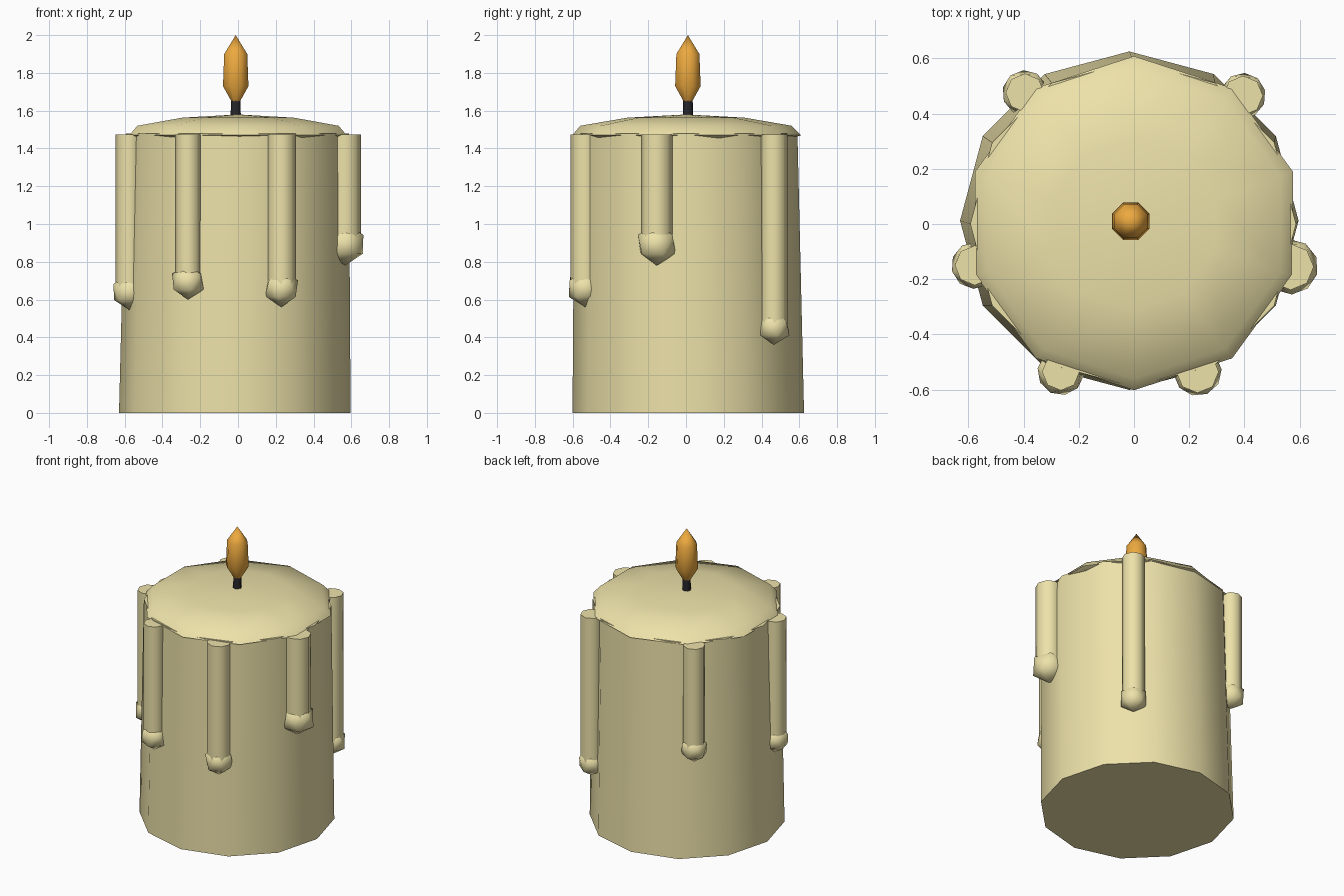
import bpy, math

if "Cube" in bpy.data.objects:
    bpy.data.objects.remove(bpy.data.objects["Cube"])


def material(name, rgb):
    m = bpy.data.materials.new(name)
    m.diffuse_color = (*rgb, 1)
    m.use_nodes = True
    m.node_tree.nodes["Principled BSDF"].inputs["Base Color"].default_value = m.diffuse_color
    return m


WAX = material("wax", (0.85, 0.76, 0.40))
FLAME = material("flame", (0.85, 0.40, 0.05))
WICK = material("wick", (0.02, 0.02, 0.025))


def lathe(name, profile, sides, mat, start=-90, angle=50):
    """Stack rings given as (radius, z, centre x, centre y); close both ends."""
    verts, faces, rings = [], [], []
    for r, z, cx, cy in profile:
        n = 1 if r == 0 else sides
        rings.append(list(range(len(verts), len(verts) + n)))
        for i in range(n):
            a = math.radians(start) + math.tau * i / sides
            verts.append((cx + r * math.cos(a), cy + r * math.sin(a), z))
    for lo, hi in zip(rings, rings[1:]):
        for i in range(sides):
            j = (i + 1) % sides
            if len(hi) == 1:
                faces.append((lo[i], lo[j], hi[0]))
            elif len(lo) == 1:
                faces.append((lo[0], hi[j], hi[i]))
            else:
                faces.append((lo[i], lo[j], hi[j], hi[i]))
    if len(rings[0]) > 1:
        faces.append(rings[0][::-1])
    if len(rings[-1]) > 1:
        faces.append(rings[-1])
    me = bpy.data.meshes.new(name)
    me.from_pydata(verts, [], faces)
    ob = bpy.data.objects.new(name, me)
    bpy.context.collection.objects.link(ob)
    finish(ob, mat, angle)
    return ob


def finish(ob, mat, angle):
    ob.data.materials.append(mat)
    bpy.ops.object.select_all(action='DESELECT')
    ob.select_set(True)
    bpy.context.view_layer.objects.active = ob
    bpy.ops.object.shade_smooth_by_angle(angle=math.radians(angle))


# Slightly leaning wax body
lathe("candle_body", [(0.613, 0.0, -0.017, 0.012),
                      (0.59, 1.48, -0.003, 0.0)], 12, WAX)

# Domed melted top
lathe("melted_top", [(0.57, 1.455, 0, 0), (0.605, 1.47, 0, 0.003),
                     (0.56, 1.52, 0, 0), (0.31, 1.563, 0, 0),
                     (0, 1.58, 0, 0)], 10, WAX)

# Wick and flame
CX, CY = -0.012, 0.01
lathe("wick", [(0.027, 1.56, CX, CY), (0.025, 1.69, CX, CY)], 8, WICK)
lathe("flame", [(0.022, 1.645, CX, CY), (0.073, 1.73, CX, CY),
                (0.066, 1.90, CX, CY), (0, 2.0, CX, CY)], 8, FLAME,
      start=-67.5)

# Wax drips: x, y, tube radius, blob radius, lowest point
DRIPS = [(-0.265, -0.535, 0.068, 0.095, 0.60),
         (0.23, -0.535, 0.077, 0.098, 0.56),
         (0.567, -0.155, 0.084, 0.112, 0.78),
         (-0.577, -0.15, 0.072, 0.095, 0.545),
         (0.395, 0.465, 0.072, 0.092, 0.36),
         (-0.395, 0.475, 0.070, 0.092, 0.67)]
for k, (x, y, r, rb, z) in enumerate(DRIPS, 1):
    lathe(f"drip_{k}", [(r, z + rb, x, y), (r, 1.475, x, y)], 8, WAX)
    bpy.ops.mesh.primitive_ico_sphere_add(
        subdivisions=1, radius=rb, location=(x, y, z + rb),
        rotation=(0, 0, math.atan2(y, x)))
    blob = bpy.context.object
    blob.name = f"drip_bead_{k}"
    finish(blob, WAX, 60)
